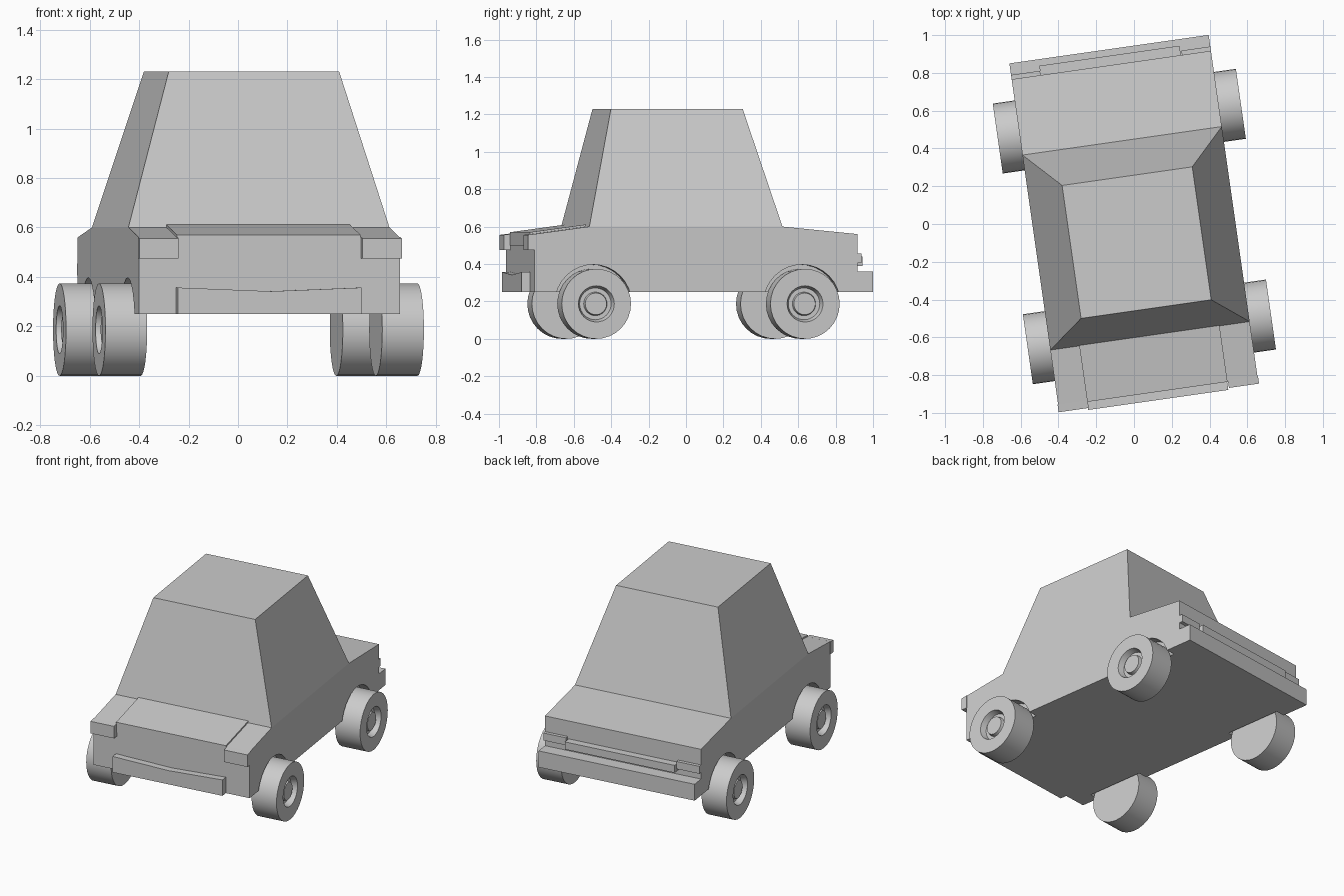
import bpy, bmesh, math
from mathutils import Matrix, Vector

if "Cube" in bpy.data.objects:
    bpy.data.objects.remove(bpy.data.objects["Cube"])

TURN = Matrix.Rotation(math.radians(8.13), 4, 'Z')   # the car stands slightly turned
HALF = 0.533                                         # half body width

grey = bpy.data.materials.new("light grey")
grey.diffuse_color = (0.6, 0.6, 0.6, 1)
grey.use_nodes = True
grey.node_tree.nodes["Principled BSDF"].inputs["Base Color"].default_value = grey.diffuse_color


def finish(name, bm, smooth=False):
    bmesh.ops.recalc_face_normals(bm, faces=bm.faces)
    bm.transform(TURN)
    me = bpy.data.meshes.new(name)
    bm.to_mesh(me)
    bm.free()
    me.materials.append(grey)
    ob = bpy.data.objects.new(name, me)
    bpy.context.collection.objects.link(ob)
    if smooth:
        bpy.context.view_layer.objects.active = ob
        ob.select_set(True)
        bpy.ops.object.shade_smooth_by_angle(angle=math.radians(30))
        ob.select_set(False)
    return ob


def prism(name, profile, x0, x1):
    """Side profile of (y, z) points extruded across x."""
    bm = bmesh.new()
    face = bm.faces.new([bm.verts.new((x0, y, z)) for y, z in profile])
    ext = bmesh.ops.extrude_face_region(bm, geom=[face])
    moved = [g for g in ext["geom"] if isinstance(g, bmesh.types.BMVert)]
    bmesh.ops.translate(bm, verts=moved, vec=(x1 - x0, 0, 0))
    return finish(name, bm)


def box(name, x0, x1, y0, y1, z0, z1):
    return prism(name, [(y0, z0), (y1, z0), (y1, z1), (y0, z1)], x0, x1)


def lathe(name, profile, side, y, z, steps=32, smooth=True):
    """(radius, x) profile spun about the axle."""
    bm = bmesh.new()
    vs = [bm.verts.new((side * x, y, z + r)) for r, x in profile]
    es = [bm.edges.new(p) for p in zip(vs, vs[1:])]
    bmesh.ops.spin(bm, geom=vs + es, cent=(0, y, z), axis=(1, 0, 0),
                   angle=2 * math.pi, steps=steps)
    bmesh.ops.remove_doubles(bm, verts=bm.verts, dist=0.0005)
    return finish(name, bm, smooth)


# Lower body with sloping hood and boot, and rear bumper step
body = prism("lower_body", [(-0.895, 0.25), (-0.895, 0.56), (-0.6, 0.6), (0.445, 0.6),
                            (0.85, 0.56), (0.85, 0.36), (0.935, 0.36), (0.935, 0.25)],
             -HALF, HALF)

# Cabin: tapered block
bm = bmesh.new()
low = [bm.verts.new((x, y, 0.6)) for x, y in
       [(-HALF, -0.598), (HALF, -0.598), (HALF, 0.445), (-HALF, 0.445)]]
top = [bm.verts.new((x, y, 1.23)) for x, y in
       [(-0.348, -0.455), (0.348, -0.455), (0.348, 0.256), (-0.348, 0.256)]]
bm.faces.new(low)
bm.faces.new(top)
for i in range(4):
    j = (i + 1) % 4
    bm.faces.new((low[i], low[j], top[j], top[i]))
finish("cabin", bm)

# Raised hood panel
prism("hood_panel", [(-0.897, 0.5), (-0.897, 0.57), (-0.59, 0.612), (-0.59, 0.5)], -0.378, 0.372)

# Front bumper with a slightly dipped top edge
bm = bmesh.new()
outline = [(-0.38, 0.25), (0.37, 0.25), (0.37, 0.357), (0.2, 0.35),
           (0.0, 0.342), (-0.2, 0.35), (-0.38, 0.357)]
f = bm.faces.new([bm.verts.new((x, -0.94, z)) for x, z in outline])
ext = bmesh.ops.extrude_face_region(bm, geom=[f])
bmesh.ops.translate(bm, verts=[g for g in ext["geom"] if isinstance(g, bmesh.types.BMVert)],
                    vec=(0, 0.06, 0))
finish("front_bumper", bm)

# Rear bar
box("rear_bar", -0.378, 0.372, 0.84, 0.9, 0.39, 0.44)

tyre = [(0, 0.48), (0.187, 0.48), (0.187, 0.65), (0.097, 0.65), (0.085, 0.612),
        (0.063, 0.612), (0.058, 0.635), (0, 0.635)]
for s, tag in ((1, "right"), (-1, "left")):
    # Lamps on the corners
    prism("headlight_" + tag, [(-0.93, 0.475), (-0.93, 0.556), (-0.89, 0.561), (-0.89, 0.475)],
          s * 0.375, s * (HALF + 0.003))
    box("tail_light_" + tag, s * 0.378, s * HALF, 0.84, 0.873, 0.405, 0.455)
    for y, end in ((-0.577, "front"), (0.55, "rear")):
        # Wheel arch cut into the body side, then the wheel
        cut = lathe("arch_cutter", [(0, 0.47), (0.207, 0.47), (0.207, 0.6), (0, 0.6)],
                    s, y, 0.19, smooth=False)
        cut.hide_render = True
        mod = body.modifiers.new("arch", 'BOOLEAN')
        mod.operation = 'DIFFERENCE'
        mod.solver = 'EXACT'
        mod.object = cut
        bpy.context.view_layer.objects.active = body
        bpy.ops.object.modifier_apply(modifier=mod.name)
        bpy.data.objects.remove(cut)
        lathe("wheel_" + end + "_" + tag, tyre, s, y, 0.187)
